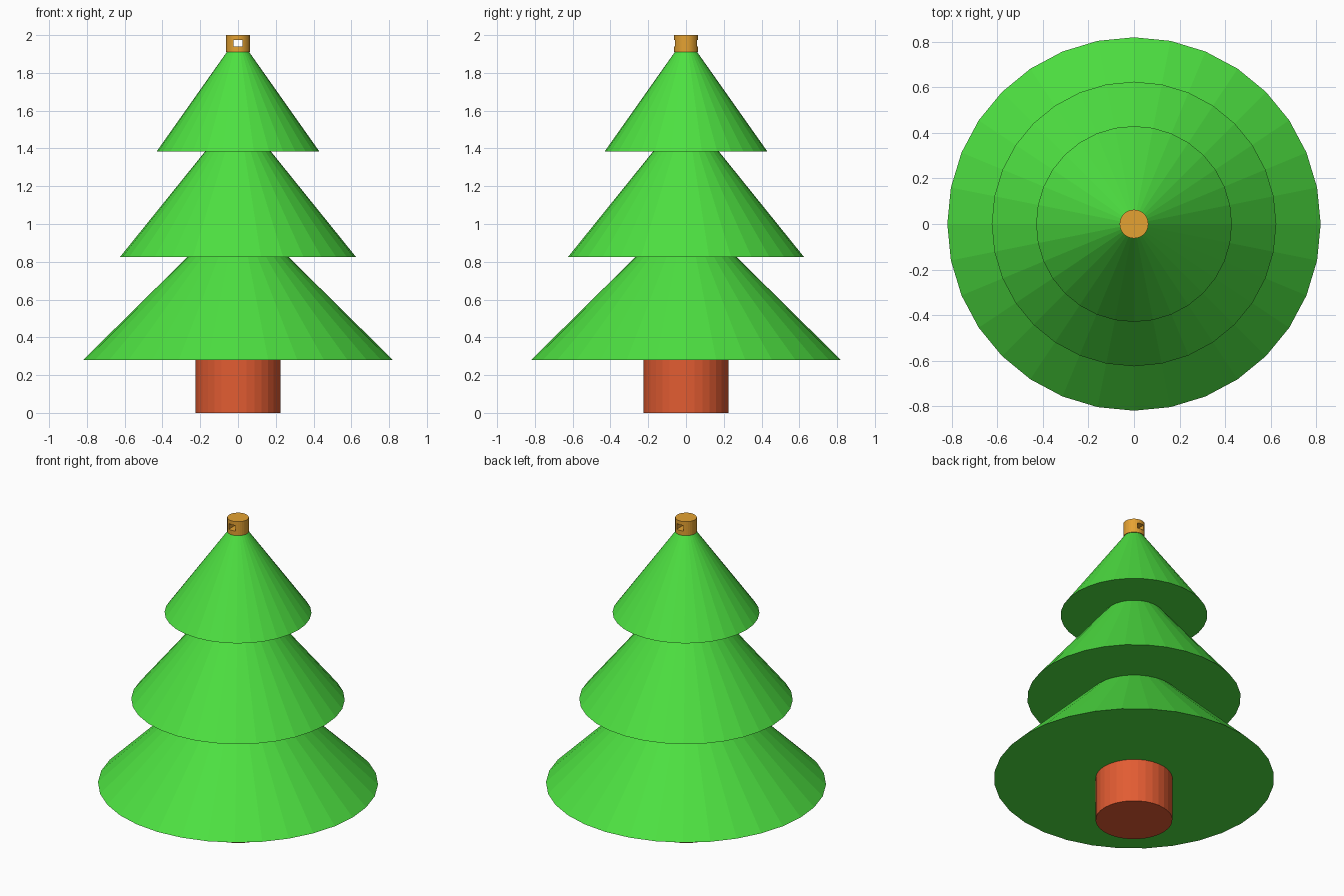
import bpy
import math

if "Cube" in bpy.data.objects:
    bpy.data.objects.remove(bpy.data.objects["Cube"])

SIDES = 32


def material(name, rgb):
    mat = bpy.data.materials.new(name)
    mat.diffuse_color = (*rgb, 1.0)
    mat.use_nodes = True
    mat.node_tree.nodes["Principled BSDF"].inputs["Base Color"].default_value = mat.diffuse_color
    return mat


green = material("leaf green", (0.075, 0.75, 0.053))
rust = material("rust red", (0.76, 0.107, 0.032))
gold = material("gold", (0.78, 0.36, 0.032))


def round_part(name, r_bottom, r_top, z_bottom, z_top, mat):
    """Flat-shaded frustum, cone or cylinder between two heights."""
    bpy.ops.mesh.primitive_cone_add(
        vertices=SIDES, radius1=r_bottom, radius2=r_top,
        depth=z_top - z_bottom, location=(0, 0, (z_bottom + z_top) / 2))
    obj = bpy.context.object
    obj.name = name
    obj.data.materials.append(mat)
    return obj


# Trunk
round_part("trunk", 0.225, 0.225, 0.0, 0.28, rust)

# Branch tiers: lower two taper to a point inside the tier above
round_part("lower_branches", 0.82, 0.0, 0.28, 1.09, green)
round_part("middle_branches", 0.625, 0.0, 0.825, 1.60, green)
round_part("upper_branches", 0.43, 0.058, 1.385, 1.912, green)

# Hanging cap with a square hole running front to back
cap = round_part("hanging_cap", 0.063, 0.063, 1.91, 2.0, gold)
bpy.ops.mesh.primitive_cube_add(size=1, location=(0, 0, 1.957))
cutter = bpy.context.object
cutter.name = "cap_hole_cutter"
cutter.scale = (0.048, 0.3, 0.036)
cutter.data.materials.append(gold)
cutter.hide_render = True
cutter.hide_set(True)

hole = cap.modifiers.new("hole", 'BOOLEAN')
hole.operation = 'DIFFERENCE'
hole.solver = 'EXACT'
hole.object = cutter
bpy.context.view_layer.objects.active = cap
bpy.ops.object.modifier_apply(modifier=hole.name)
bpy.data.objects.remove(cutter, do_unlink=True)
